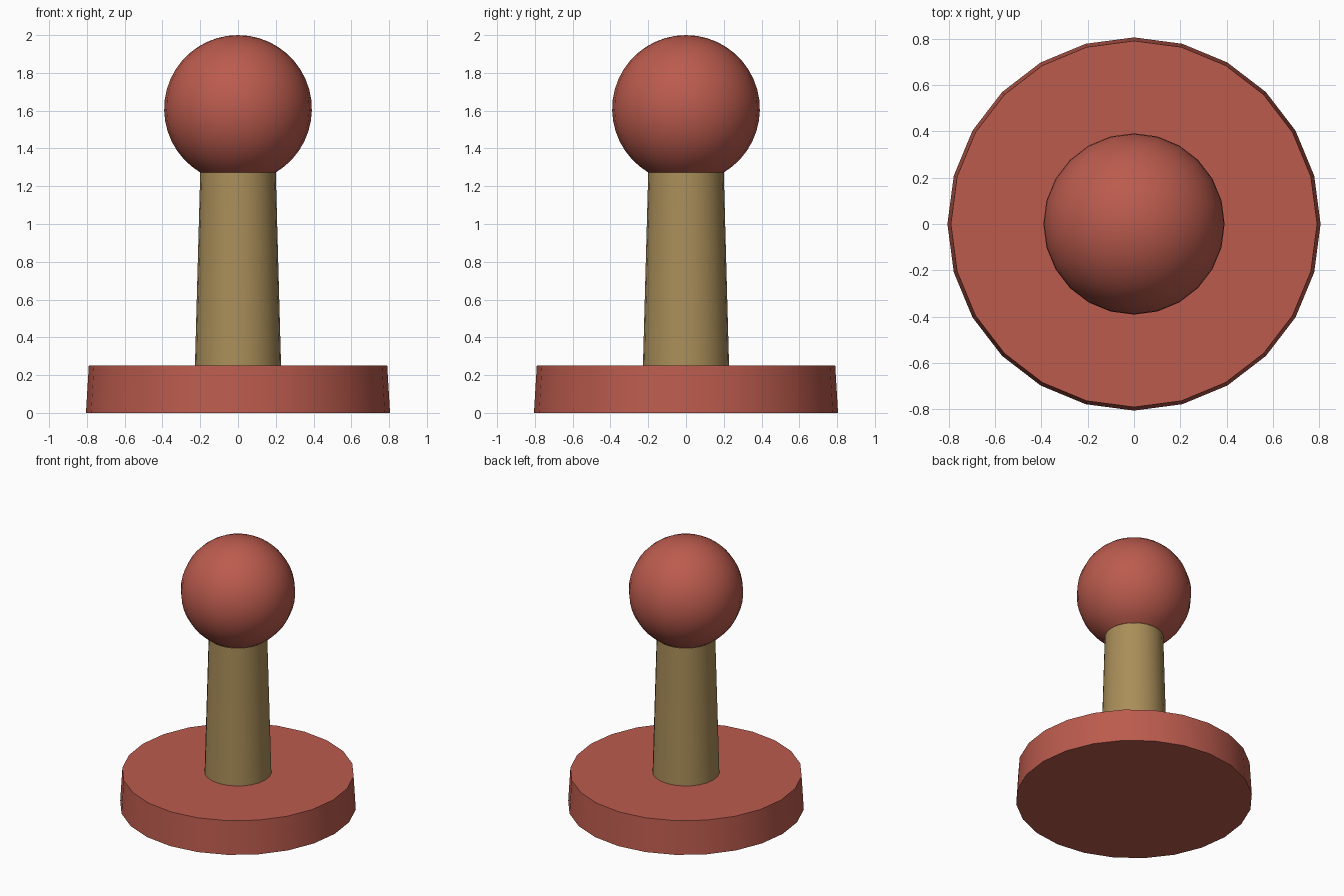
import bpy, bmesh, math

if "Cube" in bpy.data.objects:
    bpy.data.objects.remove(bpy.data.objects["Cube"])

SIDES = 24


def material(name, color):
    m = bpy.data.materials.new(name)
    m.diffuse_color = (*color, 1)
    m.use_nodes = True
    m.node_tree.nodes["Principled BSDF"].inputs["Base Color"].default_value = m.diffuse_color
    return m


def lathe(name, profile, mat):
    """Turn a (radius, z) profile around the z axis."""
    bm = bmesh.new()
    verts = [bm.verts.new((r, 0, z)) for r, z in profile]
    edges = [bm.edges.new(pair) for pair in zip(verts, verts[1:])]
    bmesh.ops.spin(bm, geom=verts + edges, cent=(0, 0, 0), axis=(0, 0, 1),
                   angle=2 * math.pi, steps=SIDES, use_duplicate=False)
    bmesh.ops.remove_doubles(bm, verts=bm.verts[:], dist=1e-4)
    bmesh.ops.recalc_face_normals(bm, faces=bm.faces[:])
    # an upward profile must give outward normals
    if sum(f.normal.xy.dot(f.calc_center_median().xy) for f in bm.faces) < 0:
        bmesh.ops.reverse_faces(bm, faces=bm.faces[:])
    mesh = bpy.data.meshes.new(name)
    bm.to_mesh(mesh)
    bm.free()
    mesh.materials.append(mat)
    ob = bpy.data.objects.new(name, mesh)
    bpy.context.collection.objects.link(ob)
    bpy.ops.object.select_all(action='DESELECT')
    ob.select_set(True)
    bpy.context.view_layer.objects.active = ob
    bpy.ops.object.shade_smooth_by_angle(angle=math.radians(35))
    return ob


red = material("red", (0.50, 0.105, 0.075))
brass = material("brass", (0.40, 0.27, 0.10))

# Base disc, slightly tapered, open where the shaft stands
lathe("base", [(0, 0), (0.805, 0), (0.79, 0.25), (0.228, 0.25)], red)

# Tapered shaft
lathe("shaft", [(0.228, 0.25), (0.2, 1.272)], brass)

# Ball on top, starting at the shaft's rim
radius, centre, steps = 0.391, 1.609, 18
start = -math.acos(0.2 / radius)
arc = [start + (math.pi / 2 - start) * i / steps for i in range(steps + 1)]
lathe("ball", [(radius * math.cos(a), centre + radius * math.sin(a)) for a in arc], red)
